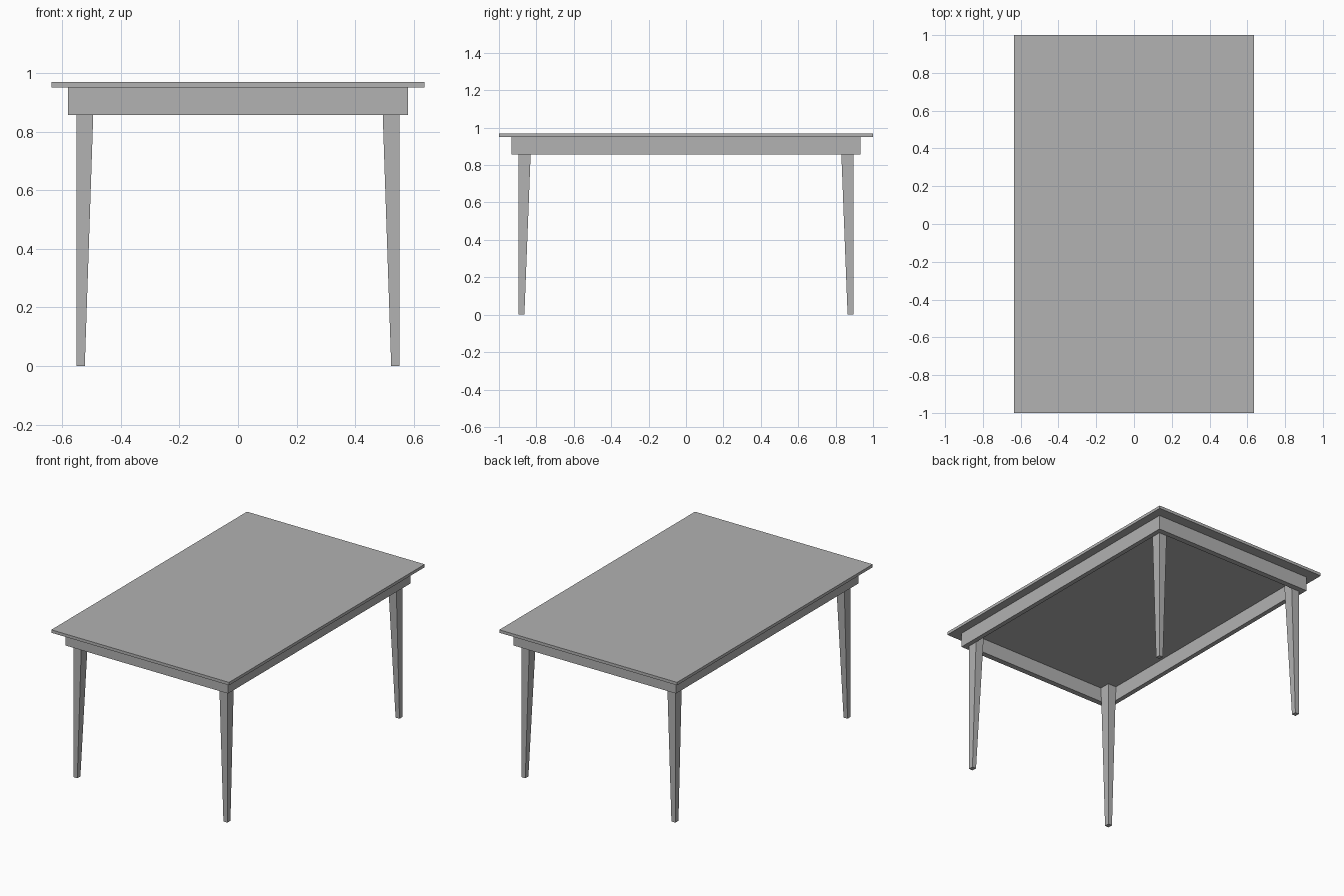
import bpy
import bmesh

cube = bpy.data.objects.get("Cube")
if cube:
    bpy.data.objects.remove(cube, do_unlink=True)

# Heights
TOP, UNDERSIDE, APRON_BOTTOM = 0.97, 0.951, 0.857

# Single grey finish
grey = bpy.data.materials.new("grey")
grey.use_nodes = True
grey.diffuse_color = (0.445, 0.445, 0.445, 1)
grey.node_tree.nodes["Principled BSDF"].inputs["Base Color"].default_value = grey.diffuse_color


def finish(name, bm):
    bmesh.ops.recalc_face_normals(bm, faces=bm.faces)
    mesh = bpy.data.meshes.new(name)
    bm.to_mesh(mesh)
    bm.free()
    mesh.materials.append(grey)
    obj = bpy.data.objects.new(name, mesh)
    bpy.context.collection.objects.link(obj)
    return obj


def rectangle(bm, x0, x1, y0, y1, z):
    return [bm.verts.new((x, y, z)) for x, y in ((x0, y0), (x1, y0), (x1, y1), (x0, y1))]


def bridge(bm, a, b):
    for i in range(4):
        j = (i + 1) % 4
        bm.faces.new((a[i], a[j], b[j], b[i]))


def loft(name, low, high):
    """Closed solid between two horizontal rectangles."""
    bm = bmesh.new()
    a, b = rectangle(bm, *low), rectangle(bm, *high)
    bridge(bm, a, b)
    bm.faces.new(a)
    bm.faces.new(b)
    return finish(name, bm)


# Tabletop
slab = (-0.636, 0.636, -1, 1)
loft("tabletop", (*slab, UNDERSIDE), (*slab, TOP))

# Apron: an open rectangular frame, with the legs set inside its corners
OUT_X, OUT_Y = 0.581, 0.932
IN_X, IN_Y = 0.551, 0.896
bm = bmesh.new()
loops = [rectangle(bm, -x, x, -y, y, z) for x, y, z in (
    (OUT_X, OUT_Y, APRON_BOTTOM), (OUT_X, OUT_Y, UNDERSIDE),
    (IN_X, IN_Y, UNDERSIDE), (IN_X, IN_Y, APRON_BOTTOM))]
for k in range(4):
    bridge(bm, loops[k], loops[(k + 1) % 4])
finish("apron", bm)

# Legs: straight outer faces, tapered inner faces
for y_name, sy in (("front", -1), ("back", 1)):
    for x_name, sx in (("right", -1), ("left", 1)):
        def section(wx, wy, z):
            return (sx * (IN_X - wx), sx * IN_X, sy * (IN_Y - wy), sy * IN_Y, z)
        loft(f"{y_name}_{x_name}_leg", section(0.028, 0.032, 0), section(0.06, 0.069, UNDERSIDE))
